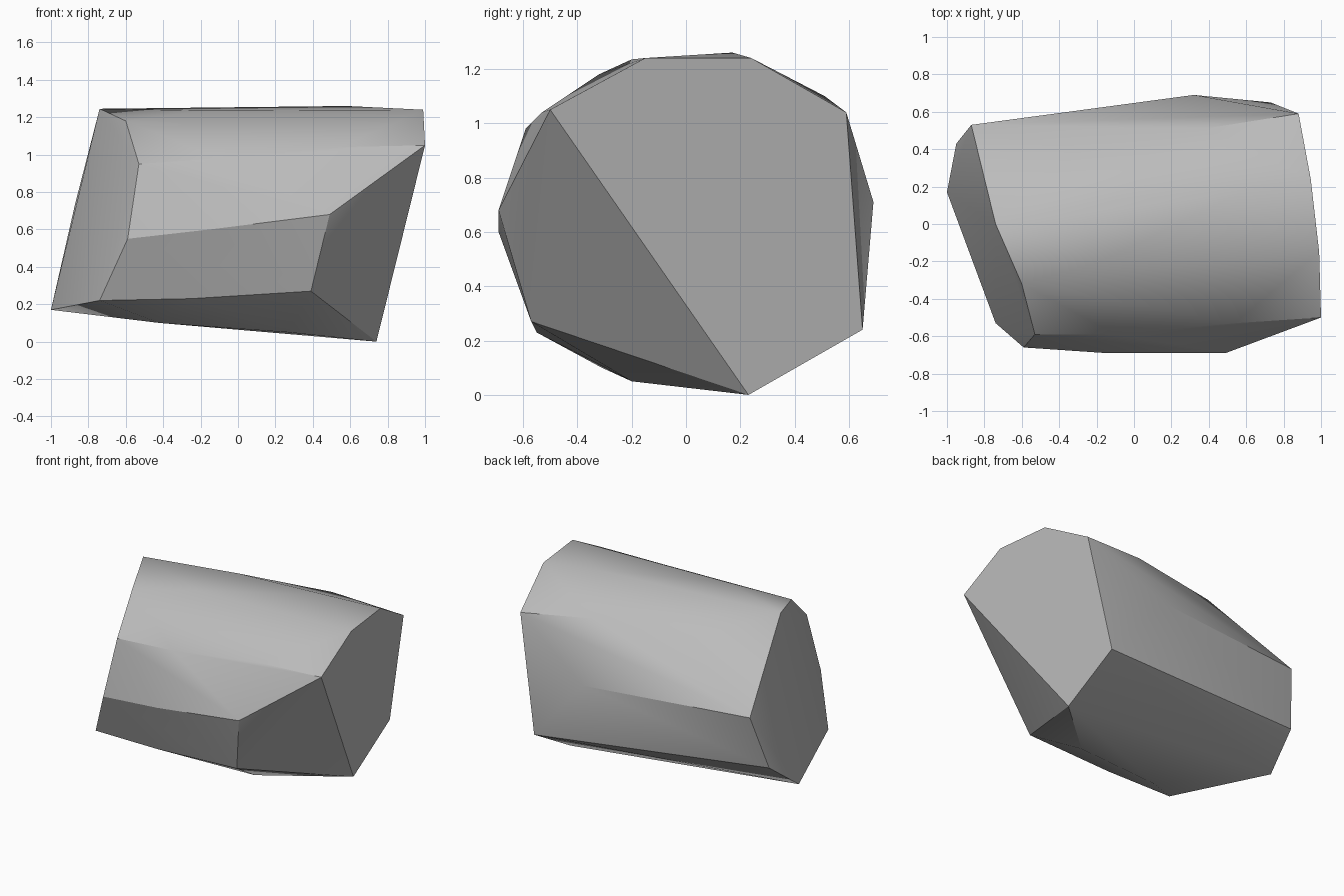
import bpy
import bmesh
from math import radians

# Remove the default cube only
default_cube = bpy.data.objects.get("Cube")
if default_cube:
    bpy.data.objects.remove(default_cube, do_unlink=True)


def make_material(name, color):
    material = bpy.data.materials.new(name)
    material.use_nodes = True
    material.diffuse_color = color
    shader = material.node_tree.nodes["Principled BSDF"]
    shader.inputs["Base Color"].default_value = color
    return material


def build_boulder(name, outlines, material):
    """Wrap a tight faceted skin around the given corner outlines."""
    mesh = bpy.data.meshes.new(name)
    bm = bmesh.new()
    for outline in outlines:
        for corner in outline:
            bm.verts.new(corner)
    hull = bmesh.ops.convex_hull(bm, input=bm.verts[:])
    # Drop corners that ended up inside the skin
    inside = {v for v in hull["geom_interior"] if isinstance(v, bmesh.types.BMVert)}
    bmesh.ops.delete(bm, geom=list(inside), context="VERTS")
    # Merge nearly coplanar triangles into broad flat cuts
    bmesh.ops.dissolve_limit(bm, angle_limit=radians(2), verts=bm.verts[:], edges=bm.edges[:])
    bmesh.ops.recalc_face_normals(bm, faces=bm.faces[:])
    bm.to_mesh(mesh)
    bm.free()
    mesh.materials.append(material)
    boulder = bpy.data.objects.new(name, mesh)
    bpy.context.collection.objects.link(boulder)
    return boulder


# Slanted cut at the left end, plus the corner chipped off its front
left_end = [
    (1, -.5, 1.05), (.99, -.15, 1.24), (.945, .24, 1.24),
    (.88, .59, 1.04), (.73, .65, .24), (.74, .23, 0),
]
front_chip = [(.49, -.69, .68), (.39, -.57, .27)]

# Slanted cut at the right end
right_end = [
    (-1, .17, .17), (-.74, -.53, .22), (-.59, -.66, .55), (-.53, -.59, .95),
    (-.6, -.32, 1.18), (-.74, 0, 1.245), (-.87, .53, .74), (-.95, .43, .37),
]

# Bulges along the body between both ends
top_bulges = [(.58, .17, 1.26), (-.18, -.2, 1.235), (-.1, .13, 1.25)]
back_bulges = [(-.28, .4, 1.09), (.38, .51, 1.1), (.32, .69, .71)]
front_bulges = [(-.1, -.59, .98), (.54, -.53, 1.04), (-.15, -.69, .6)]
bottom_bulges = [(-.25, -.55, .23), (-.42, -.31, .1), (.27, -.2, .05)]

stone_grey = make_material("stone_grey", (.5, .5, .5, 1))
boulder = build_boulder(
    "boulder",
    [left_end, front_chip, right_end, top_bulges, back_bulges, front_bulges, bottom_bulges],
    stone_grey,
)

# Soft shading over the body, crisp edges at the cuts
bpy.ops.object.select_all(action="DESELECT")
boulder.select_set(True)
bpy.context.view_layer.objects.active = boulder
bpy.ops.object.shade_smooth_by_angle(angle=radians(30))
